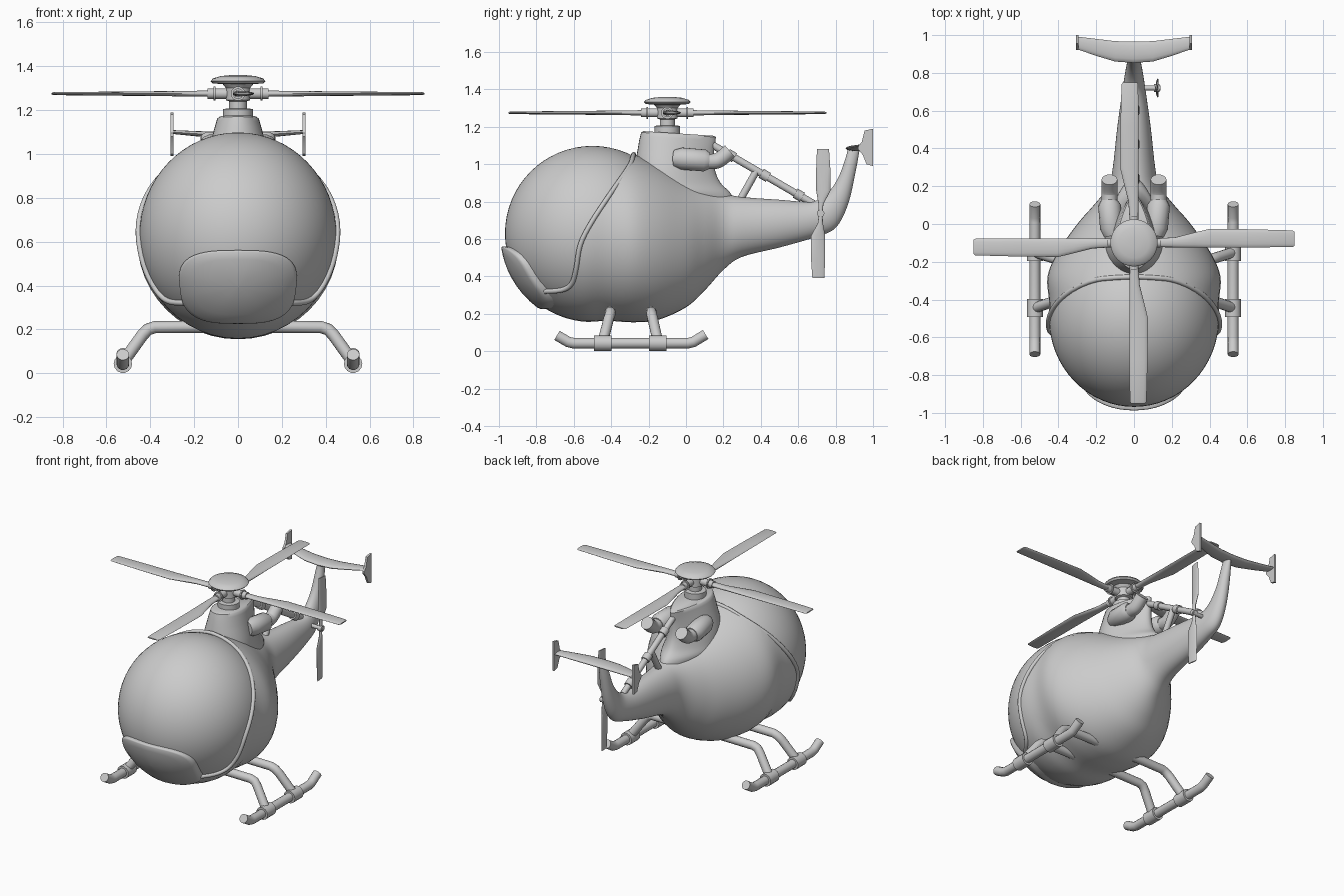
import bpy, bmesh, math
from mathutils import Vector, Matrix

if "Cube" in bpy.data.objects:
    bpy.data.objects.remove(bpy.data.objects["Cube"])

C = Vector((0, -0.5, 0.63))   # bubble centre
SX = 0.96                     # bubble side squash


def finish(ob, angle=40):
    ob.data.shade_smooth()
    ob.data.set_sharp_from_angle(angle=math.radians(angle))
    return ob


def loft(name, rings, angle=40):
    bm = bmesh.new()
    vs = [[bm.verts.new(p) for p in r] for r in rings]
    n = len(vs[0])
    for a, b in zip(vs, vs[1:]):
        for i in range(n):
            bm.faces.new((a[i], a[(i + 1) % n], b[(i + 1) % n], b[i]))
    bm.faces.new(vs[0][::-1])
    bm.faces.new(vs[-1])
    bmesh.ops.recalc_face_normals(bm, faces=bm.faces)
    me = bpy.data.meshes.new(name)
    bm.to_mesh(me)
    bm.free()
    ob = bpy.data.objects.new(name, me)
    bpy.context.collection.objects.link(ob)
    return finish(ob, angle)


def spline(pts, k=5):
    out = []
    for i in range(len(pts) - 1):
        p0, p1, p2, p3 = pts[max(i - 1, 0)], pts[i], pts[i + 1], pts[min(i + 2, len(pts) - 1)]
        for j in range(k):
            t = j / k
            out.append(tuple(0.5 * (2 * b + (c - a) * t + (2 * a - 5 * b + 4 * c - d) * t * t
                                    + (3 * b - a - 3 * c + d) * t ** 3)
                             for a, b, c, d in zip(p0, p1, p2, p3)))
    return out + [tuple(pts[-1])]


def baked(ob):
    dg = bpy.context.evaluated_depsgraph_get()
    dg.update()
    me = bpy.data.meshes.new_from_object(ob.evaluated_get(dg))
    new = bpy.data.objects.new(ob.name, me)
    name = ob.name
    bpy.data.objects.remove(ob)
    new.name = name
    bpy.context.collection.objects.link(new)
    return finish(new)


def tube(name, pts, r, radii=None):
    cu = bpy.data.curves.new(name, 'CURVE')
    cu.dimensions = '3D'
    cu.bevel_depth, cu.bevel_resolution, cu.use_fill_caps = r, 5, True
    sp = cu.splines.new('POLY')
    sp.points.add(len(pts) - 1)
    for i, p in enumerate(pts):
        sp.points[i].co = (*p, 1)
        sp.points[i].radius = radii[i] if radii else 1
    ob = bpy.data.objects.new(name, cu)
    bpy.context.collection.objects.link(ob)
    return baked(ob)


def circle(n):
    return [(math.cos(2 * math.pi * i / n), math.sin(2 * math.pi * i / n)) for i in range(n)]


def lathe(name, prof, x, y, n=32):
    return loft(name, [[(x + r * c, y + r * s, z) for c, s in circle(n)] for r, z in prof], 35)


def foil(name, secs, mat=Matrix(), n=14):
    """Lens sections: (along, low edge, high edge, thickness, height)."""
    ob = loft(name, [[((a, (lo + hi) / 2 + (hi - lo) / 2 * c, h + t / 2 * s)) for c, s in circle(n)]
                     for a, lo, hi, t, h in secs], 50)
    ob.data.transform(mat)
    return ob


# glass bubble
bpy.ops.mesh.primitive_uv_sphere_add(segments=64, ring_count=32, radius=0.468, location=C)
glass = bpy.context.object
glass.name = "bubble_canopy"
glass.scale.x = SX
finish(glass)

# fuselage and tail: (front/top y, z, rear/bottom y, z, half width)
secs = []
for y in (-0.97, -0.95, -0.9, -0.8, -0.68, -0.55, -0.42):
    r = math.sqrt(0.474 ** 2 - (y + 0.5) ** 2)
    secs.append((y, 0.63 + r, y, 0.63 - r, SX * r))
for y, zt, zb, w in ((-0.28, 1.055, 0.155, 0.458), (-0.15, 1.0, 0.168, 0.405), (0, 0.92, 0.235, 0.3),
                     (0.1, 0.88, 0.325, 0.213), (0.2, 0.845, 0.435, 0.135), (0.3, 0.825, 0.505, 0.112),
                     (0.5, 0.81, 0.555, 0.09)):
    secs.append((y, zt, y, zb, w))
secs += [(0.66, 0.80, 0.69, 0.61, 0.066), (0.74, 0.83, 0.80, 0.66, 0.052),
         (0.81, 0.92, 0.866, 0.785, 0.04), (0.855, 1.04, 0.907, 0.96, 0.03), (0.865, 1.09, 0.93, 1.09, 0.018)]
rings = []
for yt, zt, yb, zb, w in spline(secs):
    m, d = Vector((0, yt + yb, zt + zb)) / 2, Vector((0, yt - yb, zt - zb)) / 2
    rings.append([m + d * s + Vector((w * c, 0, 0)) for c, s in circle(48)])
body = loft("fuselage", rings)

# cut the canopy opening out of the fuselage along the rim line
rim = spline([(-0.28, 1.055), (-0.285, 1.035), (-0.305, 0.985), (-0.406, 0.84), (-0.505, 0.69), (-0.565, 0.57),
              (-0.588, 0.44), (-0.612, 0.36), (-0.665, 0.327), (-0.754, 0.32)], 4)
outline = [(-0.275, 1.3)] + rim + [(-1.2, 0.32), (-1.2, 1.3)]
cutter = loft("canopy_cutter", [[(x, y, z) for y, z in outline] for x in (-1, 1)])
cutter.hide_render = True
mod = body.modifiers.new("opening", 'BOOLEAN')
mod.operation, mod.solver, mod.object = 'DIFFERENCE', 'EXACT', cutter
body = baked(body)
bpy.data.objects.remove(cutter)


def side(y, z, R):
    return SX * math.sqrt(max(0, R * R - (y - C.y) ** 2 - (z - C.z) ** 2))


# canopy rim
half = [(side(y, z, 0.474), y, z) for y, z in rim]
tube("canopy_rim", [(-x, y, z) for x, y, z in half[:0:-1] if x > 0.03] + [(0, -0.28, 1.052)]
     + [p for p in half[1:] if p[0] > 0.03], 0.013)

# nose panel lying on the bubble
rings = []
for k, R in ((0.03, 0.494), (0.25, 0.494), (0.5, 0.494), (0.75, 0.494), (0.95, 0.494), (0.985, 0.491), (1, 0.485), (1, 0.455)):
    ring = []
    for c, s in circle(48):
        u, v = (math.copysign(abs(q) ** 0.66, q) for q in (c, s))
        x, z = 0.28 * k * u * (0.95 + 0.06 * k * v), 0.393 + 0.168 * k * v
        ring.append((x, C.y - math.sqrt(max(0, R * R - (x / SX) ** 2 - (z - C.z) ** 2)), z))
    rings.append(ring)
loft("nose_panel", rings, 50)

# engine cowling: teardrop sections (z, front y, back y, half width)
rings = []
for z, f, b, w in [(1.165, -0.225, 0.15, 0.09)] + spline([(1.158, -0.24, 0.16, 0.10), (1.06, -0.262, 0.15, 0.13),
                  (0.97, -0.27, 0.155, 0.155), (0.9, -0.26, 0.185, 0.165), (0.85, -0.24, 0.235, 0.165), (0.8, -0.22, 0.26, 0.14)], 4):
    ring = []
    for c, s in circle(40):
        t = (1 - c) / 2
        ring.append((w * s * (1.12 - 0.6 * (1 - t) ** 1.5), f + (b - f) * (1 - t), z + (0.012 - 0.025 * (1 - t)) * (z > 1.1)))
    rings.append(ring)
loft("engine_cowling", rings)

# rotor mast, hub and cap
RY = -0.1
lathe("mast", [(0.068, 1.14), (0.068, 1.205), (0.04, 1.208), (0.04, 1.24), (0.055, 1.245), (0.055, 1.30), (0.075, 1.325)], 0, RY)
lathe("hub_cap", [(0.07, 1.318), (0.115, 1.322), (0.125, 1.332), (0.115, 1.344), (0.08, 1.355), (0.03, 1.36)], 0, RY)

# main rotor blades with grips
for i in range(4):
    m = Matrix.Translation((0, RY, 1.275)) @ Matrix.Rotation(i * math.pi / 2, 4, 'Z')
    foil(f"rotor_blade_{i + 1}", [(0.1, -0.022, 0.022, 0.03, 0), (0.22, -0.024, 0.03, 0.026, 0), (0.32, -0.024, 0.055, 0.024, 0),
         (0.40, -0.024, 0.074, 0.022, 0), (0.62, -0.024, 0.072, 0.018, 0), (0.84, -0.022, 0.066, 0.014, 0),
         (0.85, -0.016, 0.058, 0.008, 0)], m)
    tube(f"blade_grip_{i + 1}", [m @ Vector((0.03, 0, 0)), m @ Vector((0.14, 0, 0))], 0.024)
    tube(f"grip_flange_{i + 1}", [m @ Vector((0.103, 0, 0)), m @ Vector((0.112, 0, 0))], 0.033)

# tail rotor
TR = Vector((0.12, 0.72, 0.737))
tube("tail_rotor_shaft", [(0.02, *TR.yz), (0.14, *TR.yz)], 0.013)
tube("tail_rotor_hub", [(0.105, *TR.yz), (0.135, *TR.yz)], 0.02)
for i in range(2):
    m = Matrix.Translation(TR) @ Matrix.Rotation(i * math.pi, 4, 'X') @ Matrix(
        ((0, 0, 1, 0), (0, 1, 0, 0), (1, 0, 0, 0), (0, 0, 0, 1))) @ Matrix.Rotation(0.12, 4, 'X')
    ob = foil(f"tail_rotor_blade_{i + 1}", [(0, -0.01, 0.01, 0.018, 0), (0.05, -0.012, 0.015, 0.018, 0),
              (0.12, -0.024, 0.052, 0.015, 0), (0.24, -0.024, 0.052, 0.012, 0), (0.345, -0.02, 0.045, 0.008, 0)], m)
    ob.data.flip_normals()

# horizontal stabilizer
h = [(0.0, 0.853, 0.965, 0.03, 1.085), (0.1, 0.86, 0.968, 0.03, 1.087), (0.2, 0.89, 0.98, 0.024, 1.093), (0.3, 0.925, 0.992, 0.018, 1.1)]
foil("stabilizer", [(-a, *r) for a, *r in h[:0:-1]] + h)

# boom brace with sleeves
A, B = Vector((0, 0.13, 1.11)), Vector((0, 0.68, 0.79))
tube("boom_brace", [A, B], 0.02)
for i, t in enumerate((0.2, 0.53, 0.86)):
    p, d = A.lerp(B, t), (B - A).normalized() * 0.022
    tube(f"brace_sleeve_{i + 1}", [p - d, p + d], 0.028)
tube("brace_strut", [A.lerp(B, 0.45), (0, 0.29, 0.81)], 0.02)

for s, lr in ((-1, "left"), (1, "right")):
    # end fin on the stabilizer
    fin = [(0.955, 1.18), (1.0, 1.19), (1.0, 0.99), (0.965, 1.0), (0.945, 1.05), (0.92, 1.08), (0.92, 1.095), (0.94, 1.12)]
    loft(f"end_fin_{lr}", [[(s * x, y, z) for y, z in fin] for x in (0.294, 0.308)], 30)
    # exhaust pipe
    tube(f"exhaust_housing_{lr}", [(s * 0.11, -0.06, 1.03), (s * 0.12, -0.02, 1.03), (s * 0.13, 0.1, 1.02), (s * 0.13, 0.125, 1.018)],
         0.06, [0.8, 1, 1, 0.75])
    tube(f"exhaust_pipe_{lr}", spline([(s * 0.13, 0.05, 1.02), (s * 0.13, 0.14, 1.015), (s * 0.13, 0.18, 1.025),
         (s * 0.13, 0.235, 1.07)], 5), 0.042)
    # skid runner
    sx = s * 0.525
    tube(f"skid_{lr}", [(sx, -0.69, 0.085), (sx, -0.63, 0.05), (sx, -0.6, 0.043), (sx, 0.01, 0.043),
                        (sx, 0.04, 0.05), (sx, 0.105, 0.09)], 0.029)
    for fb, y, yt in (("front", -0.445, -0.405), ("rear", -0.15, -0.185)):
        tube(f"skid_collar_{fb}_{lr}", [(sx, y - 0.047, 0.043), (sx, y + 0.047, 0.043)], 0.042)
        tube(f"skid_strut_{fb}_{lr}", [(sx, y, 0.05), (s * 0.435, yt - (yt - y) * 0.2, 0.175), (s * 0.41, yt, 0.2),
                                       (s * 0.38, yt, 0.21), (s * 0.1, yt, 0.213)], 0.028)
